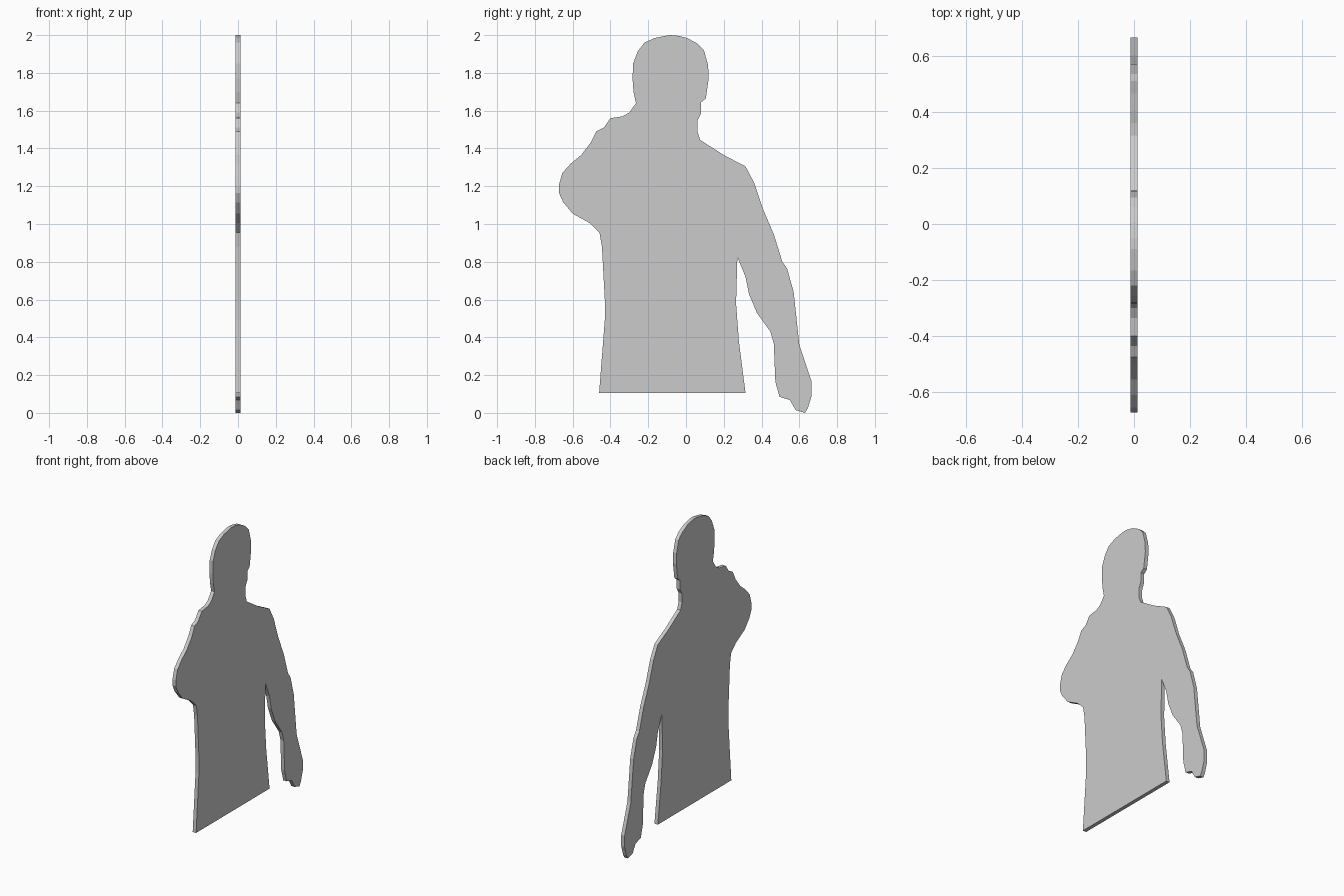
import bpy, bmesh

THICKNESS = 0.025

# Outline in (y, z), traced clockwise section by section
head = [(-0.265, 1.64), (-0.278, 1.70), (-0.283, 1.77), (-0.28, 1.85), (-0.255, 1.915),
        (-0.22, 1.96), (-0.165, 1.985), (-0.09, 2.0), (-0.05, 1.998), (0.005, 1.985),
        (0.06, 1.955), (0.095, 1.92), (0.117, 1.84), (0.12, 1.77), (0.105, 1.665), (0.08, 1.645)]
neck = [(0.08, 1.585), (0.062, 1.55), (0.06, 1.49), (0.075, 1.445), (0.20, 1.365)]
straight_arm = [(0.315, 1.305), (0.36, 1.22), (0.405, 1.085), (0.465, 0.945), (0.51, 0.80),
                (0.535, 0.765), (0.57, 0.64), (0.60, 0.36), (0.665, 0.165), (0.665, 0.09),
                (0.645, 0.025), (0.63, 0.0), (0.58, 0.015), (0.55, 0.068), (0.495, 0.085),
                (0.473, 0.165), (0.465, 0.365), (0.447, 0.43), (0.375, 0.53), (0.333, 0.63),
                (0.315, 0.72)]
torso = [(0.272, 0.825), (0.265, 0.58), (0.28, 0.38), (0.315, 0.105), (-0.46, 0.105),
         (-0.43, 0.49), (-0.43, 0.60), (-0.445, 0.88)]
bent_arm = [(-0.458, 0.955), (-0.51, 1.005), (-0.60, 1.055), (-0.65, 1.115), (-0.673, 1.165),
            (-0.673, 1.205), (-0.655, 1.27), (-0.61, 1.32), (-0.555, 1.365), (-0.505, 1.43),
            (-0.475, 1.49), (-0.435, 1.51), (-0.40, 1.56), (-0.335, 1.57), (-0.30, 1.59)]
outline = head + neck + straight_arm + torso + bent_arm

# Flat cut-out panel: one face pushed out to board thickness
bm = bmesh.new()
face = bm.faces.new([bm.verts.new((-THICKNESS / 2, y, z)) for y, z in outline])
side = bmesh.ops.extrude_face_region(bm, geom=[face])
verts = [v for v in side["geom"] if isinstance(v, bmesh.types.BMVert)]
bmesh.ops.translate(bm, verts=verts, vec=(THICKNESS, 0, 0))
if face.is_valid and len(bm.faces) < len(outline) + 2:
    bm.faces.new([v for v in face.verts])
bmesh.ops.holes_fill(bm, edges=[e for e in bm.edges if e.is_boundary], sides=0)
bmesh.ops.recalc_face_normals(bm, faces=bm.faces)

mesh = bpy.data.meshes.new("figure_cutout")
bm.to_mesh(mesh)
bm.free()
bpy.context.collection.objects.link(bpy.data.objects.new("figure_cutout", mesh))
